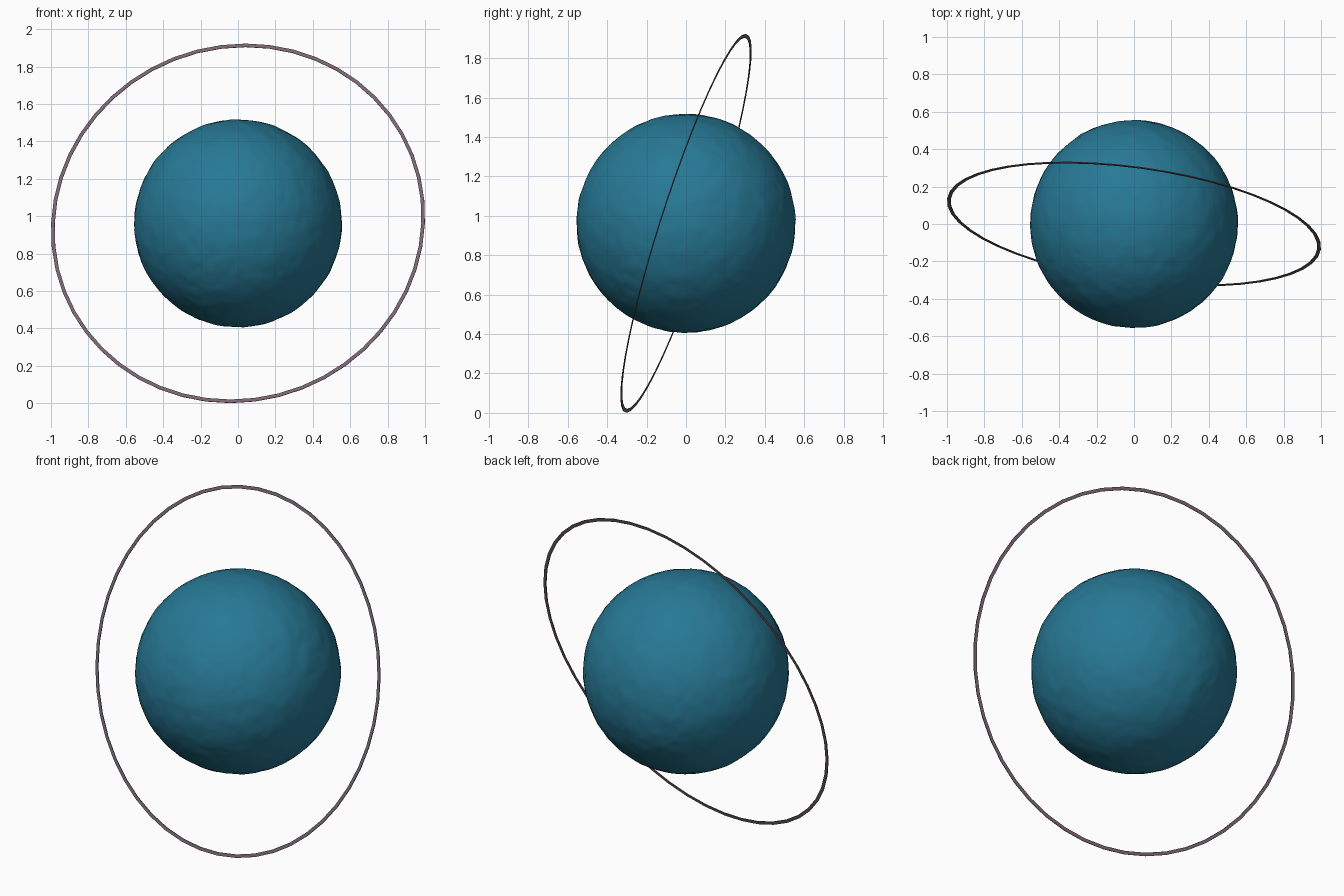
import bpy, bmesh, math
from mathutils import Vector, noise

if "Cube" in bpy.data.objects:
    bpy.data.objects.remove(bpy.data.objects["Cube"])

CENTRE = Vector((0, 0, 0.962))


def material(name, rgb):
    m = bpy.data.materials.new(name)
    m.diffuse_color = (*rgb, 1)
    m.use_nodes = True
    m.node_tree.nodes["Principled BSDF"].inputs["Base Color"].default_value = m.diffuse_color
    return m


def make_object(name, bm, mat):
    me = bpy.data.meshes.new(name)
    bm.to_mesh(me)
    bm.free()
    me.materials.append(mat)
    ob = bpy.data.objects.new(name, me)
    bpy.context.collection.objects.link(ob)
    ob.location = CENTRE
    return ob


# Planet: sphere with a faintly rough surface
bm = bmesh.new()
bmesh.ops.create_icosphere(bm, subdivisions=6, radius=0.555)
for v in bm.verts:
    n = v.co.normalized()
    v.co += n * 0.003 * noise.fractal(n * 7, 0.8, 2.0, 3)
for f in bm.faces:
    f.smooth = True
make_object("planet", bm, material("planet_teal", (0.02, 0.19, 0.30)))

# Ring: thin flat band, tilted around the planet
SEGMENTS, INNER, OUTER, HALF = 48, 0.989, 1.008, 0.002
bm = bmesh.new()
profile = [(INNER, -HALF), (OUTER, -HALF), (OUTER, HALF), (INNER, HALF)]
loops = []
for i in range(SEGMENTS):
    a = 2 * math.pi * i / SEGMENTS
    loops.append([bm.verts.new((r * math.cos(a), r * math.sin(a), z)) for r, z in profile])
for i in range(SEGMENTS):
    p, q = loops[i], loops[(i + 1) % SEGMENTS]
    for j in range(4):
        k = (j + 1) % 4
        bm.faces.new((p[j], q[j], q[k], p[k]))
bmesh.ops.recalc_face_normals(bm, faces=bm.faces)
ring = make_object("ring", bm, material("ring_mauve", (0.19, 0.13, 0.17)))
ring.rotation_mode = 'QUATERNION'
ring.rotation_quaternion = Vector((0.128, 0.944, -0.303)).to_track_quat('Z', 'Y')
